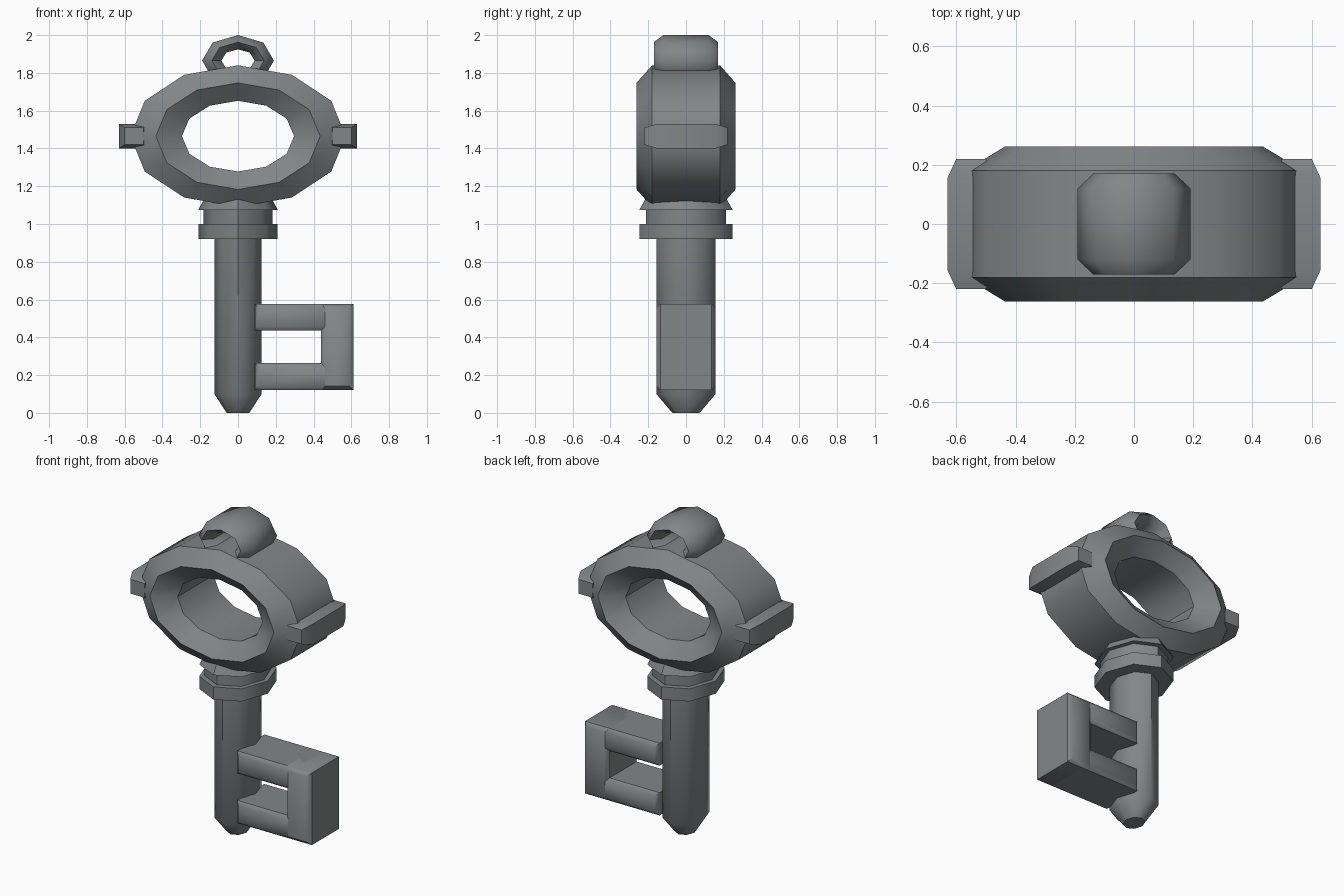
import bpy, bmesh
from math import sin, cos, pi, radians

if "Cube" in bpy.data.objects:
    bpy.data.objects.remove(bpy.data.objects["Cube"])

steel = bpy.data.materials.new("grey_steel")
steel.diffuse_color = (0.225, 0.24, 0.245, 1)
steel.use_nodes = True
steel.node_tree.nodes["Principled BSDF"].inputs["Base Color"].default_value = steel.diffuse_color


def finish(name, verts, faces):
    me = bpy.data.meshes.new(name)
    me.from_pydata(verts, [], faces)
    bm = bmesh.new()
    bm.from_mesh(me)
    bmesh.ops.recalc_face_normals(bm, faces=bm.faces)
    bm.to_mesh(me)
    bm.free()
    me.materials.append(steel)
    me.shade_smooth()
    me.set_sharp_from_angle(angle=radians(45))
    ob = bpy.data.objects.new(name, me)
    bpy.context.collection.objects.link(ob)
    return ob


def loft(name, loops, closed=False):
    """Skin a list of equally long vertex loops; cap the ends or close the chain."""
    n, m = len(loops[0]), len(loops)
    verts = [v for loop in loops for v in loop]
    faces = []
    for i in range(m if closed else m - 1):
        a, b = i * n, (i + 1) % m * n
        faces += [(a + j, a + (j + 1) % n, b + (j + 1) % n, b + j) for j in range(n)]
    if not closed:
        faces += [list(range(n)), list(range((m - 1) * n, m * n))]
    return finish(name, verts, faces)


def ring(name, n, zc, profile):
    """Oval ring around the y axis; profile rows are (rx, rz, y)."""
    loops = [[(rx * cos(2 * pi * k / n), y, zc + rz * sin(2 * pi * k / n))
              for k in range(n)] for rx, rz, y in profile]
    return loft(name, loops, closed=True)


def column(name, profile, n=8):
    """Upright oval column; profile rows are (rx, ry, z)."""
    return loft(name, [[(rx * cos(2 * pi * k / n), ry * sin(2 * pi * k / n), z)
                        for k in range(n)] for rx, ry, z in profile])


def block(name, x0, x1, z0, z1, y_side, y_face, ix, iz):
    """Box with chamfered front and back rims."""
    def rect(y, dx, dz):
        return [(x0 + dx, y, z0 + dz), (x1 - dx, y, z0 + dz),
                (x1 - dx, y, z1 - dz), (x0 + dx, y, z1 - dz)]
    return loft(name, [rect(-y_face, ix, iz), rect(-y_side, 0, 0),
                       rect(y_side, 0, 0), rect(y_face, ix, iz)])


# Bow and hanging loop
ring("bow_ring", 12, 1.465, [
    (0.57, 0.375, -0.18), (0.57, 0.375, 0.18), (0.435, 0.282, 0.262),
    (0.297, 0.187, 0.18), (0.297, 0.187, -0.18), (0.435, 0.282, -0.262)])
ring("hanging_loop", 8, 1.865, [
    (0.19, 0.135, -0.12), (0.19, 0.135, 0.12), (0.138, 0.098, 0.17),
    (0.088, 0.06, 0.12), (0.088, 0.06, -0.12), (0.138, 0.098, -0.17)])

# Side lugs on the bow
for side, x0, x1 in (("right", 0.47, 0.63), ("left", -0.63, -0.47)):
    block(side + "_lug", x0, x1, 1.40, 1.53, 0.155, 0.22, 0.03, 0.02)

# Shaft with tapered tip, and stepped collar
column("shaft", [(0.06, 0.072, 0), (0.125, 0.157, 0.1), (0.125, 0.157, 0.96)])
column("collar", [(0.21, 0.247, 0.92), (0.21, 0.247, 1.0), (0.182, 0.212, 1.0),
                  (0.182, 0.212, 1.075), (0.21, 0.247, 1.075), (0.17, 0.205, 1.15)])

# Key bit: two bars and an end plate
for name, z0, z1 in (("upper_bit_bar", 0.435, 0.577), ("lower_bit_bar", 0.12, 0.264)):
    block(name, 0.09, 0.5, z0, z1, 0.135, 0.155, 0.02, 0.022)
block("bit_end_plate", 0.44, 0.612, 0.12, 0.577, 0.135, 0.157, 0.022, 0.022)
